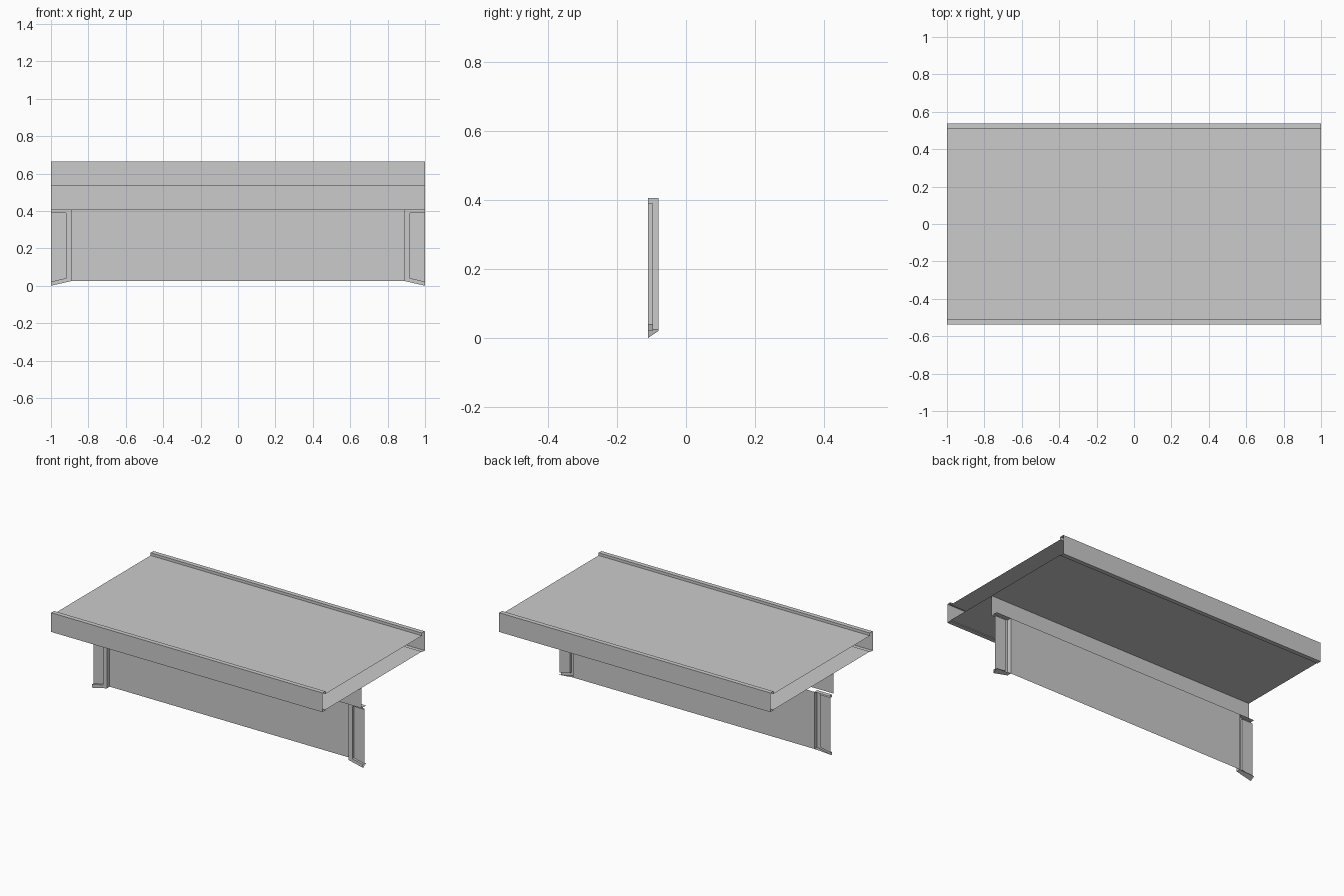
import bpy
import bmesh

if "Cube" in bpy.data.objects:
    bpy.data.objects.remove(bpy.data.objects["Cube"])


def make_object(name, bm):
    mesh = bpy.data.meshes.new(name)
    bm.to_mesh(mesh)
    bm.free()
    obj = bpy.data.objects.new(name, mesh)
    bpy.context.collection.objects.link(obj)
    return obj


def bands(bm, rings, closed=False):
    """Join neighbouring point rows with quads; return the vertex rows."""
    rows = [[bm.verts.new(p) for p in ring] for ring in rings]
    for a, b in zip(rows, rows[1:]):
        n = len(a)
        for i in range(n if closed else n - 1):
            j = (i + 1) % n
            bm.faces.new((a[i], a[j], b[j], b[i]))
    return rows


def extrude_profile(name, profile, half_length, closed=False):
    """Sweep a (y, z) sheet-metal profile along x, leaving the ends open."""
    bm = bmesh.new()
    bands(bm, [[(x, y, z) for y, z in profile]
               for x in (-half_length, half_length)], closed)
    bmesh.ops.recalc_face_normals(bm, faces=bm.faces)
    return make_object(name, bm)


# Hollow deck: raised edge curbs on top, fascias, lips and soffit below
W, LIP = 0.538, 0.03
TOP, DECK, SOFFIT, LOW = 0.663, 0.645, 0.54, 0.535
half = [(W - LIP, DECK), (W - LIP, TOP), (W, TOP),
        (W, LOW), (W - LIP, LOW), (W - LIP, SOFFIT)]
seams = [(0.0, SOFFIT), (-0.127, SOFFIT)]
profile = half + seams + [(-y, z) for y, z in reversed(half)]
extrude_profile("deck", profile, 1.0, closed=True)

# Thin beam hanging below the soffit
extrude_profile("beam", [(-0.127, SOFFIT), (-0.127, 0.405)], 1.0)

# Central support panel
extrude_profile("support_panel", [(-0.08, 0.405), (-0.08, 0.025)], 0.89)

# Support ends: raised C-shaped rim around a recessed plate, open outward
BACK, RECESS, FRONT = -0.08, -0.095, -0.11


def rim(x, y, top, inner_low, outer_low):
    return [(1, y, top), (x, y, top), (x, y, inner_low), (1, y, outer_low)]


bm = bmesh.new()
rows = bands(bm, [
    rim(0.89, BACK, 0.405, 0.025, 0.02),
    rim(0.89, FRONT, 0.405, 0.025, 0.0),
    rim(0.92, FRONT, 0.39, 0.04, 0.022),
    rim(0.92, RECESS, 0.39, 0.04, 0.022),
])
bm.faces.new(rows[-1])
bmesh.ops.recalc_face_normals(bm, faces=bm.faces)
ends = make_object("support_ends", bm)
mirror = ends.modifiers.new("mirror", 'MIRROR')
mirror.use_axis = (True, False, False)
